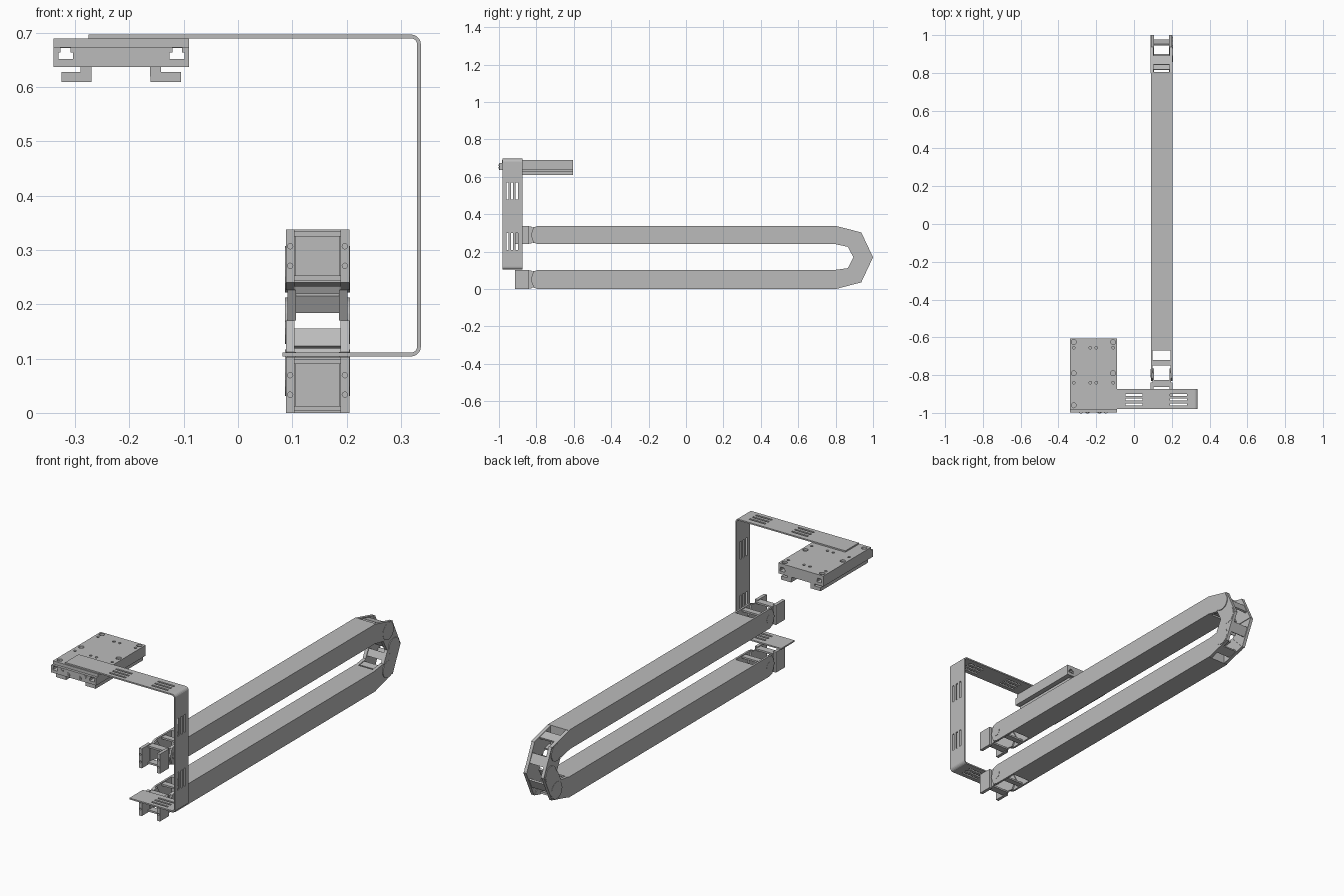
import bpy, bmesh, math
from mathutils import Vector

if "Cube" in bpy.data.objects:
    bpy.data.objects.remove(bpy.data.objects["Cube"], do_unlink=True)

grey = bpy.data.materials.new("plain grey")
grey.use_nodes = True
COL = (0.5, 0.5, 0.5, 1)
grey.diffuse_color = COL
grey.node_tree.nodes["Principled BSDF"].inputs["Base Color"].default_value = COL


def finish(name, bm):
    bmesh.ops.recalc_face_normals(bm, faces=bm.faces)
    me = bpy.data.meshes.new(name)
    bm.to_mesh(me)
    bm.free()
    me.materials.append(grey)
    ob = bpy.data.objects.new(name, me)
    bpy.context.collection.objects.link(ob)
    return ob


def prism(name, pts, axis, lo, hi):
    """Extrude a 2D outline along x (points are y,z), y (x,z) or z (x,y)."""
    place = {"x": lambda a, b: (lo, a, b), "y": lambda a, b: (a, lo, b),
             "z": lambda a, b: (a, b, lo)}[axis]
    bm = bmesh.new()
    face = bm.faces.new([bm.verts.new(place(a, b)) for a, b in pts])
    ext = bmesh.ops.extrude_face_region(bm, geom=[face])
    move = Vector([(hi - lo) * (axis == k) for k in "xyz"])
    bmesh.ops.translate(bm, vec=move, verts=[v for v in ext["geom"] if isinstance(v, bmesh.types.BMVert)])
    return finish(name, bm)


def rect(a0, a1, b0, b1):
    return [(a0, b0), (a1, b0), (a1, b1), (a0, b1)]


def circle(a, b, r, n=16):
    return [(a + r * math.cos(2 * math.pi * i / n), b + r * math.sin(2 * math.pi * i / n)) for i in range(n)]


def box(name, x0, x1, y0, y1, z0, z1):
    return prism(name, rect(x0, x1, y0, y1), "z", z0, z1)


def cut(ob, cutters):
    """Subtract the cutters from the object, then remove them."""
    bpy.ops.object.select_all(action="DESELECT")
    for c in cutters:
        c.select_set(True)
    bpy.context.view_layer.objects.active = cutters[0]
    if len(cutters) > 1:
        bpy.ops.object.join()
    mod = ob.modifiers.new("holes", "BOOLEAN")
    mod.object, mod.solver = cutters[0], "EXACT"
    bpy.context.view_layer.objects.active = ob
    bpy.ops.object.modifier_apply(modifier=mod.name)
    bpy.data.objects.remove(cutters[0], do_unlink=True)


# Bent strip bracket: a C-shaped path with rounded corners and thickness
def strip_path(off):
    right, top, bottom, r = 0.337 - off, 0.697 - off, 0.104 + off, 0.018 - off
    pts = [(-0.275, top)]
    for cz, start in ((top - r, 90), (bottom + r, 0)):
        for i in range(6):
            a = math.radians(start - i * 18)
            pts.append((right - r + r * math.cos(a), cz + r * math.sin(a)))
    return pts + [(0.082, bottom)]


bracket = prism("bent_bracket", strip_path(0) + strip_path(0.007)[::-1], "y", -0.98, -0.873)
slots = []
for y in (-0.955, -0.93, -0.905):
    for x in (-0.045, 0.19):
        slots.append(box("slot", x, x + 0.09, y - 0.005, y + 0.005, 0.68, 0.71))
    slots.append(box("slot", 0.19, 0.28, y - 0.005, y + 0.005, 0.09, 0.12))
    for z in (0.21, 0.48):
        slots.append(box("slot", 0.32, 0.35, y - 0.006, y + 0.006, z, z + 0.09))
cut(bracket, slots)

# Carriage: top plate, slotted body and front cover
CX = -0.215
plate = box("carriage_top_plate", CX - 0.125, CX + 0.125, -0.985, -0.605, 0.672, 0.69)
holes = []
for s in (-1, 1):
    for y in (-0.625, -0.79, -0.96):
        holes.append(prism("hole", circle(CX + s * 0.104, y, 0.013), "z", 0.68, 0.7))
    for y in (-0.655, -0.84):
        for x in (0.016, 0.104):
            holes.append(prism("hole", circle(CX + s * x, y, 0.007, 12), "z", 0.68, 0.7))
cut(plate, holes)


def slot_shape(s):
    steps = [(0.089, 0.652), (0.116, 0.652), (0.116, 0.664), (0.112, 0.664),
             (0.112, 0.6735), (0.094, 0.6735), (0.094, 0.664), (0.089, 0.664)]
    return [(CX + s * u, z) for u, z in steps]


for name, y0, y1, top in (("carriage_body", -0.98, -0.605, 0.672), ("carriage_front_cover", -0.998, -0.98, 0.6745)):
    part = box(name, CX - 0.125, CX + 0.125, y0, y1, 0.637, top)
    cut(part, [prism("slot", slot_shape(s), "y", y0 - 0.01, y1 + 0.01) for s in (-1, 1)])

for s in (-1, 1):
    for u, z, r in ((0.066, 0.662, 0.009), (0.032, 0.649, 0.011)):
        prism("cover_screw", circle(CX + s * u, z, r), "y", -1.0, -0.99)
        prism("cover_screw_centre", circle(CX + s * u, z, r * 0.5, 6), "y", -1.002, -0.99)

# Two clamp feet running under the carriage
for name, stem, foot in (("left_clamp_foot", -0.162, (-0.161, -0.105)), ("right_clamp_foot", -0.29, (-0.325, -0.27))):
    box(name + "_stem", stem, stem + 0.02, -0.98, -0.605, 0.62, 0.64)
    box(name, foot[0], foot[1], -0.98, -0.605, 0.61, 0.628)

# Cable chain
X0, X1, WALL = 0.088, 0.205, 0.016
MID = (X0 + X1) / 2


def side_pair(name, pts, inset=0.0, thick=WALL):
    """Mirror one side plate across the middle of the chain."""
    h = (X1 - X0) / 2 - inset
    for side, s in (("left", 1), ("right", -1)):
        a, b = sorted((MID + s * h, MID + s * (h - thick)))
        prism(side + "_" + name, pts, "x", a, b)


def crossbar(name, a, b, inward, length, depth=0.009):
    """Flat bar spanning the chain, centred on the edge from a to b."""
    a, b, inward = Vector(a), Vector(b), Vector(inward)
    d = (b - a).normalized()
    n = Vector((-d.y, d.x))
    if n.dot(inward - a) < 0:
        n = -n
    m = (a + b) / 2 + n * 0.004
    pts = [m - d * length / 2, m + d * length / 2, m + d * length / 2 + n * depth, m - d * length / 2 + n * depth]
    prism(name, [tuple(p) for p in pts], "x", X0 + 0.01, X1 - 0.01)


# Straight runs with their end links
for run, z0, z1 in (("lower", 0.0, 0.103), ("upper", 0.24, 0.338)):
    zm = (z0 + z1) / 2
    box(run + "_run", X0 + 0.001, X1 - 0.001, -0.67, 0.805, z0, z1)
    for side, x in (("right", X0), ("left", X1 - WALL)):
        end = box(f"{run}_{side}_end_mount", x, x + WALL, -0.913, -0.84, z0, z1)
        cut(end, [prism("hole", circle(x + WALL / 2, zm + dz, 0.005, 12), "y", -0.93, -0.89) for dz in (-0.018, 0.018)])
    side_pair(run + "_end_tongue", [(-0.85, z0 + 0.012), (-0.79, z0 + 0.004), (-0.765, zm),
                                    (-0.79, z1 - 0.004), (-0.85, z1 - 0.012)], 0.01, 0.008)
    side_pair(run + "_end_link", [(-0.815, z0 + 0.008), (-0.79, z0), (-0.66, z0), (-0.66, z1),
                                  (-0.79, z1), (-0.815, z1 - 0.008), (-0.83, zm)], 0.001, 0.01)
    side_pair(run + "_end_pin", circle(-0.79, zm, 0.022), 0.0, 0.006)
    for y, w in ((-0.735, 0.03), (-0.845, 0.036)):
        for z in (z0, z1):
            crossbar(run + "_end_crossbar", (y - 0.01, z), (y + 0.01, z), (y, zm), w)

# Links around the bend: outer and inner outlines, four segments
outer = [(0.80, 0.338), (0.937, 0.303), (1.0, 0.17), (0.937, 0.036), (0.80, 0.0)]
inner = [(0.80, 0.24), (0.865, 0.226), (0.895, 0.17), (0.865, 0.112), (0.80, 0.103)]
for i in range(4):
    o0, o1, i0, i1 = outer[i], outer[i + 1], inner[i], inner[i + 1]
    side_pair(f"bend_link_{i + 1}", [o0, o1, i1, i0], 0.003 * (i % 2))
    centre = (Vector(o0) + Vector(o1) + Vector(i0) + Vector(i1)) / 4
    crossbar("bend_outer_crossbar", o0, o1, centre, 0.05)
    crossbar("bend_inner_crossbar", i0, i1, centre, 0.036)
for o, i in zip(outer[1:4], inner[1:4]):
    c = (Vector(o) + Vector(i)) / 2
    side_pair("bend_hinge", circle(c.x, c.y, 0.043, 20), -0.001, 0.006)
